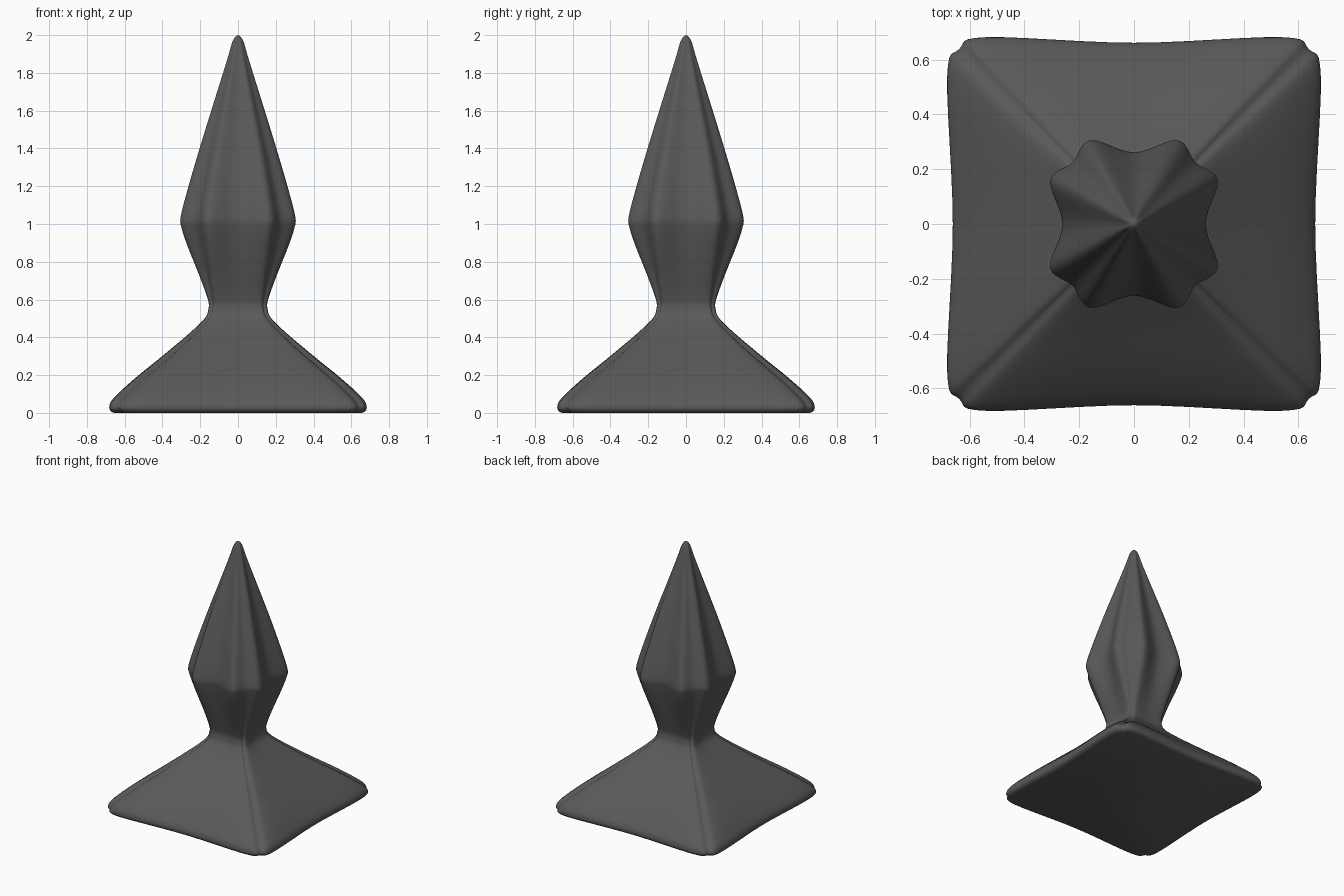
import bpy, bmesh

if "Cube" in bpy.data.objects:
    bpy.data.objects.remove(bpy.data.objects["Cube"])

# Rows: height, ridge reach p, ridge offset q/p, face centre a/p, diagonal d/p
ROWS = [
    (0.000, 0.655, 0.79, 0.97, 0.935),
    (0.010, 0.674, 0.79, 0.97, 0.935),
    (0.035, 0.681, 0.79, 0.97, 0.935),
    (0.080, 0.657, 0.79, 0.97, 0.925),
    (0.180, 0.548, 0.79, 0.98, 0.915),
    (0.300, 0.400, 0.78, 0.99, 0.90),
    (0.420, 0.258, 0.77, 0.99, 0.89),
    (0.500, 0.176, 0.76, 0.98, 0.88),
    (0.550, 0.156, 0.75, 0.97, 0.875),
    (0.600, 0.159, 0.72, 0.96, 0.86),
    (0.720, 0.202, 0.62, 0.92, 0.80),
    (0.880, 0.266, 0.54, 0.87, 0.75),
    (0.980, 0.299, 0.52, 0.855, 0.735),
    (1.040, 0.303, 0.52, 0.855, 0.735),
    (1.200, 0.262, 0.52, 0.87, 0.74),
    (1.450, 0.188, 0.52, 0.89, 0.75),
    (1.700, 0.110, 0.50, 0.91, 0.75),
    (1.880, 0.054, 0.46, 0.94, 0.74),
    (1.960, 0.031, 0.44, 0.97, 0.73),
    (1.990, 0.015, 0.42, 1.00, 0.72),
    (1.998, 0.005, 0.42, 1.00, 0.71),
]


def spline(a, b, c, d, t):
    return tuple(0.5 * (2 * q + (r - p) * t + (2 * p - 5 * q + 4 * r - s) * t * t
                        + (3 * q - p - 3 * r + s) * t ** 3)
                 for p, q, r, s in zip(a, b, c, d))


def section(p, q, a, d):
    # Quarter of the eight-ridged outline, turned four times and smoothed
    quarter = [(a * p, 0), (p, q * p), (d * p, d * p), (q * p, p)]
    pts = []
    for _ in range(4):
        pts += quarter
        quarter = [(-y, x) for x, y in quarter]
    n = len(pts)
    return [spline(pts[i - 1], pts[i], pts[(i + 1) % n], pts[(i + 2) % n], k / 6)
            for i in range(n) for k in range(6)]


# Interpolate the rows upward
levels = []
for i in range(len(ROWS) - 1):
    nb = [ROWS[max(0, min(len(ROWS) - 1, i + k))] for k in (-1, 0, 1, 2)]
    levels += [spline(*nb, k / 4) for k in range(4)]
levels.append(ROWS[-1])

# Loft the flared foot, neck and ridged spire as one body
bm = bmesh.new()
rings = [[bm.verts.new((x, y, z)) for x, y in section(p, q, a, d)]
         for z, p, q, a, d in levels]
for lo, hi in zip(rings, rings[1:]):
    for j in range(len(lo)):
        k = (j + 1) % len(lo)
        bm.faces.new((lo[j], lo[k], hi[k], hi[j]))
bm.faces.new(list(reversed(rings[0])))
tip = bm.verts.new((0, 0, 2.0))
for j in range(len(rings[-1])):
    bm.faces.new((rings[-1][j], rings[-1][(j + 1) % len(rings[-1])], tip))
bmesh.ops.recalc_face_normals(bm, faces=bm.faces)

mesh = bpy.data.meshes.new("spire_body")
bm.to_mesh(mesh)
bm.free()
body = bpy.data.objects.new("spire_body", mesh)
bpy.context.collection.objects.link(body)
mat = bpy.data.materials.new("dark_grey")
mat.diffuse_color = (0.10, 0.10, 0.10, 1)
mat.use_nodes = True
mat.node_tree.nodes["Principled BSDF"].inputs["Base Color"].default_value = mat.diffuse_color
mesh.materials.append(mat)

# Smooth shading with a crisp underside
bpy.context.view_layer.objects.active = body
body.select_set(True)
bpy.ops.object.shade_smooth_by_angle(angle=0.7)
